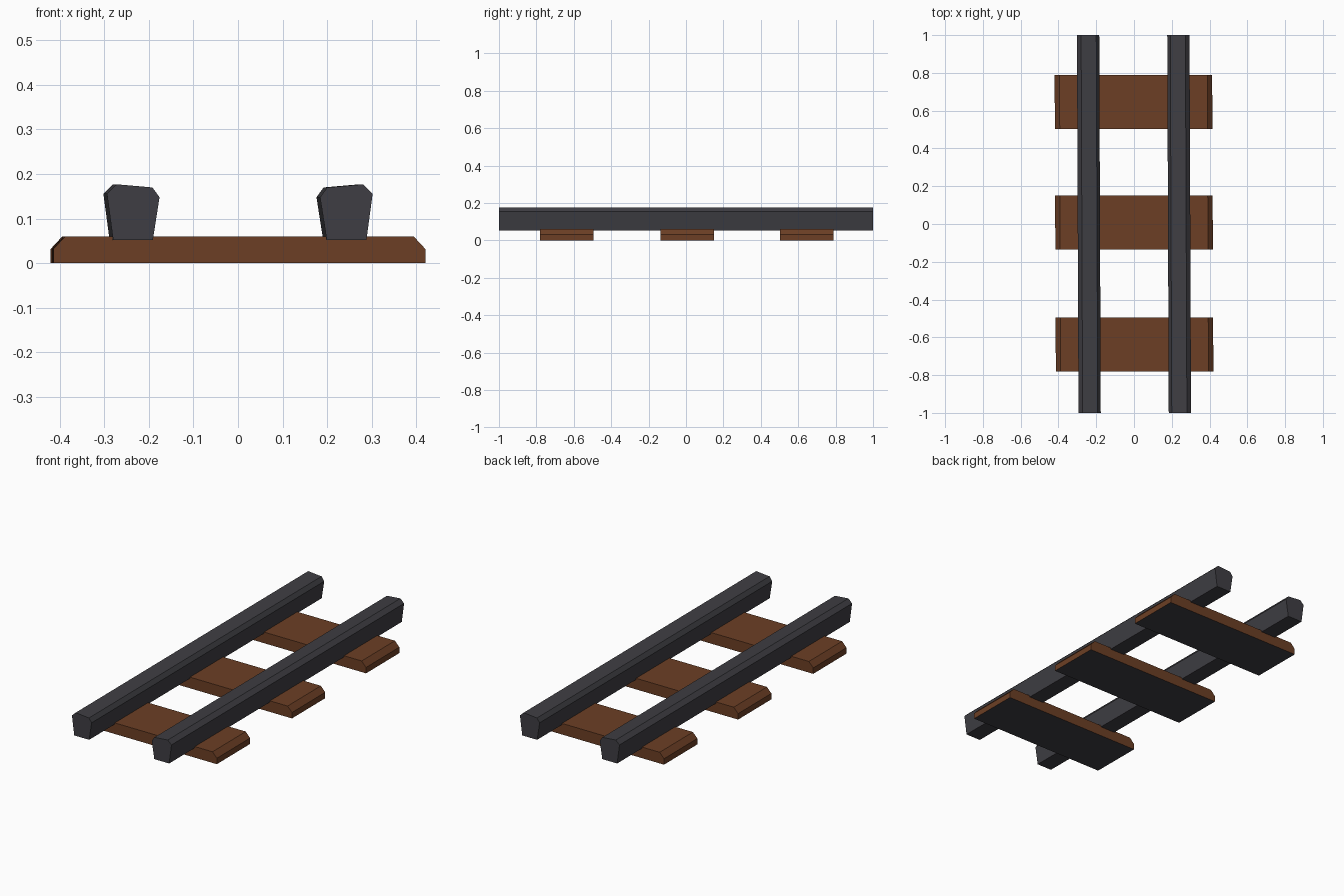
import bpy, bmesh

if "Cube" in bpy.data.objects:
    bpy.data.objects.remove(bpy.data.objects["Cube"])


def material(name, rgb):
    m = bpy.data.materials.new(name)
    m.diffuse_color = (*rgb, 1)
    m.use_nodes = True
    m.node_tree.nodes["Principled BSDF"].inputs["Base Color"].default_value = m.diffuse_color
    return m


BROWN = material("brown wood", (0.15, 0.049, 0.018))
GREY = material("dark grey metal", (0.049, 0.048, 0.056))
SKEW = -0.004  # the track leans very slightly sideways along its length


def extrude_profile(name, profile, y0, y1, mats, grey_bottom=False):
    """Extrude an (x, z) profile along y into a closed solid."""
    bm = bmesh.new()
    front, back = ([bm.verts.new((x + SKEW * y, y, z)) for x, z in profile]
                   for y in (y0, y1))
    bm.faces.new(front)
    bm.faces.new(back[::-1])
    n = len(profile)
    for i in range(n):
        j = (i + 1) % n
        bm.faces.new((front[i], back[i], back[j], front[j]))
    bmesh.ops.recalc_face_normals(bm, faces=bm.faces)
    if grey_bottom:
        for f in bm.faces:
            f.material_index = 1 if f.normal.z < -0.9 else 0
    me = bpy.data.meshes.new(name)
    bm.to_mesh(me)
    bm.free()
    for m in mats:
        me.materials.append(m)
    ob = bpy.data.objects.new(name, me)
    bpy.context.collection.objects.link(ob)
    return ob


# Rails: tapered profile with chamfered, slightly inward-sloping top
rail = [(0.195, 0.052), (0.284, 0.052), (0.298, 0.156),
        (0.276, 0.177), (0.196, 0.170), (0.180, 0.148)]
for side, s in (("right", 1), ("left", -1)):
    extrude_profile(side + "_rail", [(s * x, z) for x, z in rail], -1, 1, [GREY])

# Sleepers: planks with chamfered ends and dark undersides
plank = [(-0.417, 0), (0.417, 0), (0.417, 0.032),
         (0.391, 0.06), (-0.391, 0.06), (-0.417, 0.032)]
for name, y in (("front", -0.638), ("middle", 0.008), ("back", 0.645)):
    extrude_profile(name + "_sleeper", plank, y - 0.143, y + 0.143,
                    [BROWN, GREY], grey_bottom=True)
